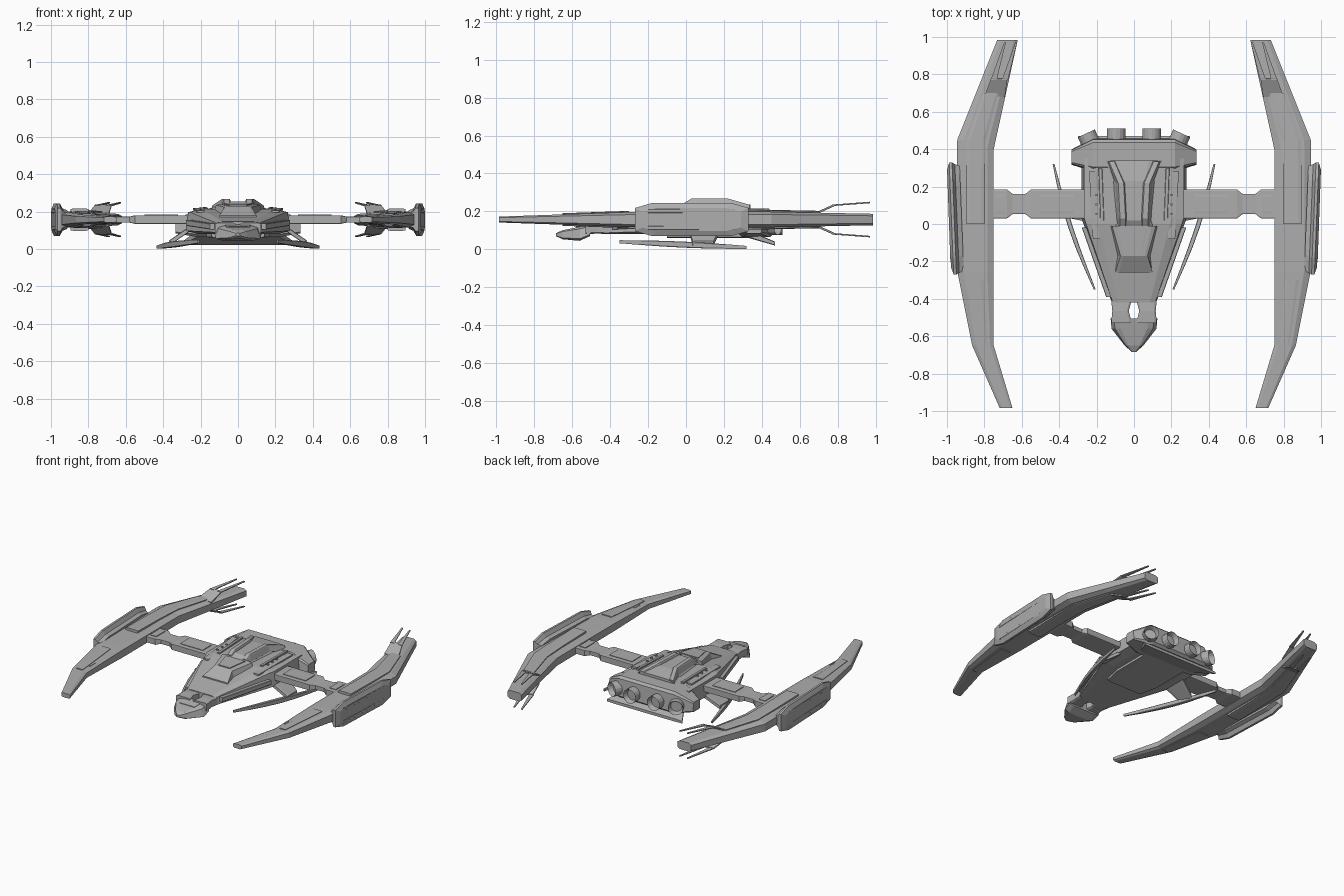
import bpy, bmesh, math
from mathutils import Matrix, Vector

if "Cube" in bpy.data.objects:
    bpy.data.objects.remove(bpy.data.objects["Cube"], do_unlink=True)

color = (0.42, 0.42, 0.42, 1)
grey = bpy.data.materials.new("hull_grey")
grey.use_nodes = True
grey.diffuse_color = color
grey.node_tree.nodes["Principled BSDF"].inputs["Base Color"].default_value = color

MIDDLE = 0.157  # height of the nacelle and arm centre line


def finish(name, bm, mirror):
    bmesh.ops.recalc_face_normals(bm, faces=bm.faces)
    mesh = bpy.data.meshes.new(name)
    bm.to_mesh(mesh)
    bm.free()
    mesh.materials.append(grey)
    part = bpy.data.objects.new(name, mesh)
    bpy.context.collection.objects.link(part)
    if mirror:
        part.modifiers.new("mirror", 'MIRROR').use_mirror_merge = False


def ring(center, half_width, half_height, lean=1, cut=0.2, axis="Y"):
    """Chamfered rectangle across an axis; lean scales the width of its upper half."""
    points = []
    inner = 1 - cut
    for a, b in ((1, inner), (inner, 1), (-inner, 1), (-1, inner),
                 (-1, -inner), (-inner, -1), (inner, -1), (1, -inner)):
        wide = a * half_width * (lean if b > 0 else 1)
        offset = (wide, 0, b * half_height) if axis == "Y" else (0, wide, b * half_height)
        points.append(Vector(center) + Vector(offset))
    return points


def loft(name, rings, mirror=False):
    """Skin a row of rings and cap both ends."""
    bm = bmesh.new()
    rows = [[bm.verts.new(p) for p in points] for points in rings]
    for near, far in zip(rows, rows[1:]):
        for i in range(len(near)):
            bm.faces.new((near[i - 1], near[i], far[i], far[i - 1]))
    bm.faces.new(rows[0])
    bm.faces.new(rows[-1])
    finish(name, bm, mirror)


def beam(name, start, end, width, height, taper=1, axis="Y", mirror=True):
    """Straight bar between two points, narrowed at its end by taper."""
    loft(name, [ring(start, width, height, axis=axis),
                ring(end, width * taper, height, axis=axis)], mirror)


def past(value, edge):
    return max(0, value - edge)


# Side nacelles: long blades swept inwards at both ends
def nacelle_edges(y):
    inner = 0.75 - 0.3 * past(-y, 0.65) - 0.22 * past(y, 0.4)
    outer = 0.945 - 0.2 * past(-y, 0.25) - 0.24 * past(-y, 0.65) - 0.4 * past(y, 0.45)
    return inner, outer


def nacelle_height(y):
    return 0.05 - 0.02 * abs(y) - 0.015 * past(-y, 0)


def nacelle_ring(y, share=1, lift=0, height=None):
    inner, outer = nacelle_edges(y)
    center = ((inner + outer) / 2, y, MIDDLE + lift * nacelle_height(y))
    return ring(center, share * (outer - inner) / 2, height or nacelle_height(y), cut=0.35)


STATIONS = (-0.985, -0.65, -0.25, 0.4, 0.45, 0.7, 0.985)
loft("nacelle", [nacelle_ring(y) for y in STATIONS], True)

# Raised panels and forked fins, above and below each nacelle
for side, word in ((1, "upper"), (-1, "lower")):
    loft(word + "_panel", [nacelle_ring(y, 0.5, side, 0.01) for y in (0, 0.25, 0.45, 0.7)], True)
    loft(word + "_front_panel", [nacelle_ring(y, 0.4, side, 0.006) for y in (-0.65, -0.3)], True)
    root, raised, tip = (MIDDLE + side * z for z in (0.03, 0.075, 0.09))
    beam(word + "_fin", (0.745, 0.68, root), (0.72, 0.78, raised), 0.055, 0.006, 0.8)
    for shift in (-0.03, 0.03):
        beam(word + "_spike", (0.72 + shift, 0.77, raised), (0.66 + shift, 0.97, tip), 0.016, 0.004, 0.3)

# Narrow slots on top of the nacelle fronts
for y in (-0.33, -0.55):
    beam("nacelle_slot", (0.777, y - 0.03, 0.18), (0.777, y + 0.03, 0.18), 0.004, 0.01)

# Outboard pods: chamfered plates that flare outwards and toe in at the front
def pod_ring(x, half_length, half_height):
    points = ring((x, 0.03, MIDDLE), half_length, half_height, cut=0.3, axis="X")
    return [p + Vector((0.04 * p.y, 0, 0)) for p in points]


loft("pod", [pod_ring(0.92, 0.28, 0.05), pod_ring(0.945, 0.29, 0.06), pod_ring(0.96, 0.3, 0.087),
             pod_ring(0.975, 0.3, 0.087), pod_ring(0.988, 0.26, 0.06)], True)
for side in (1, -1):
    z = MIDDLE + side * 0.045
    beam("pod_rib", (0.972, -0.2, z), (0.988, 0.25, z), 0.01, 0.01)

# Connecting arms, each with a slimmer joint near the nacelle
def arm_ring(x):
    slim = 0.7 if 0.56 < x < 0.67 else 1
    return ring((x, 0.107, MIDDLE), 0.078 * slim, 0.023 * slim, cut=0.1, axis="X")


loft("arm", [arm_ring(x) for x in (0.2, 0.55, 0.58, 0.65, 0.68, 0.78)], True)
beam("arm_panel", (0.32, 0.107, 0.18), (0.5, 0.107, 0.18), 0.05, 0.005, axis="X")
beam("arm_root_panel", (0.69, 0.107, 0.18), (0.74, 0.107, 0.18), 0.05, 0.005, axis="X")


# Main hull: widens from the neck to the engine block while the deck rises
def hull_width(y):
    return min(0.28, 0.27 + 0.36 * y)


def hull_ring(y):
    deck, keel = 0.213 - 0.16 * past(-y, 0), 0.08
    return ring((0, y, (deck + keel) / 2), hull_width(y), (deck - keel) / 2, 0.95, 0.25)


loft("hull", [hull_ring(y) for y in (-0.42, -0.2, 0, 0.03, 0.35)])
loft("keel", [ring((0, y, 0.08), 0.6 * hull_width(y), 0.02) for y in (-0.1, 0.03, 0.35)])
beam("flank_strip", (0.135, -0.39, 0.12), (0.265, -0.02, 0.14), 0.014, 0.016)

# Dorsal spine, with rails that spread apart towards the engines
loft("spine", [ring((0, y, 0.225), width, height, 0.65)
               for y, width, height in ((-0.02, 0.1, 0.01), (0.02, 0.1, 0.03),
                                        (0.23, 0.12, 0.03), (0.34, 0.15, 0.01))])
loft("spine_rail", [ring((x, y, z), 0.03, 0.025, 0.6)
                    for x, y, z in ((0.06, -0.01, 0.22), (0.06, 0.03, 0.243),
                                    (0.07, 0.22, 0.243), (0.12, 0.335, 0.21))], True)
beam("shoulder_rail", (0.17, 0.02, 0.21), (0.18, 0.3, 0.215), 0.01, 0.01)
beam("deck_plate", (0.2, -0.08, 0.2), (0.22, 0.28, 0.213), 0.02, 0.006)
for y in (0.05, 0.1, 0.15):
    beam("deck_rivet", (0.2, y, 0.22), (0.2, y + 0.01, 0.22), 0.006, 0.004)

# Front hatch stepping down towards the nose
loft("front_hatch", [ring((0, -0.26, 0.17), 0.1, 0.01), ring((0, -0.17, 0.2), 0.09, 0.03, 0.8),
                     ring((0, -0.01, 0.215), 0.13, 0.025, 0.9)])
loft("hatch_panel", [ring((0, -0.16, 0.232), 0.045, 0.005), ring((0, -0.03, 0.24), 0.075, 0.005)])

# Neck prongs either side of a gap, and the pointed nose
for y in (-0.53, -0.405):
    beam("neck", (0.067, y, 0.11), (0.072, -0.465, 0.113), 0.055, 0.03, 0.8)
loft("nose", [ring((0, y, z), width, height, 0.85, 0.3)
              for y, z, width, height in ((-0.685, 0.077, 0.01, 0.008), (-0.65, 0.077, 0.05, 0.024),
                                          (-0.56, 0.082, 0.12, 0.037), (-0.505, 0.1, 0.125, 0.03))])
beam("nose_plate", (0, -0.58, 0.114), (0, -0.51, 0.128), 0.06, 0.005, 1.2, mirror=False)


# Engine block with tapered wing-like ends and a hanging lip
def block_ring(x):
    size = 1 if abs(x) < 0.3 else 0.45
    return ring((x, 0.38 - 0.01 / size, 0.1 + 0.04 * size), 0.09 * size, 0.076 * size, 0.9, axis="X")


loft("engine_block", [block_ring(x) for x in (-0.335, -0.22, 0.22, 0.335)])
loft("engine_lip", [ring((0, 0.33, 0.08), 0.22, 0.02), ring((0, 0.47, 0.03), 0.3, 0.01)])


# Engine nozzles: cylinders hollowed at the back, the outer pair turned outwards
def nozzle(name, x, y, turn):
    bm = bmesh.new()
    place = Matrix.Translation((x, y, 0.125)) @ Matrix.Rotation(-turn, 4, "Z")
    bmesh.ops.create_cone(bm, cap_ends=True, segments=16, radius1=0.05, radius2=0.05, depth=0.12,
                          matrix=place @ Matrix.Rotation(math.pi / 2, 4, "X"))
    rear = max(bm.faces, key=lambda face: face.calc_center_median().y)
    bmesh.ops.inset_individual(bm, faces=[rear], thickness=0.012)
    inward = Vector((-math.sin(turn), -math.cos(turn), 0))
    bmesh.ops.translate(bm, verts=rear.verts, vec=inward * 0.035)
    finish(name, bm, True)


nozzle("inner_engine", 0.095, 0.45, 0)
nozzle("outer_engine", 0.23, 0.43, math.radians(25))


# Slender skids beneath the hull and the struts that carry them
def skid_ring(t):
    bulge = math.sin(math.pi * t)
    center = (0.21 + 0.22 * t + 0.02 * bulge, 0.67 * t - 0.35, 0.04 - 0.03 * t)
    return ring(center, 0.005 + 0.008 * bulge, 0.008 + 0.008 * bulge)


loft("skid", [skid_ring(i / 6) for i in range(7)], True)
beam("skid_strut", (0.24, 0.1, 0.12), (0.37, 0.09, 0.03), 0.09, 0.014, 0.6, axis="X")
